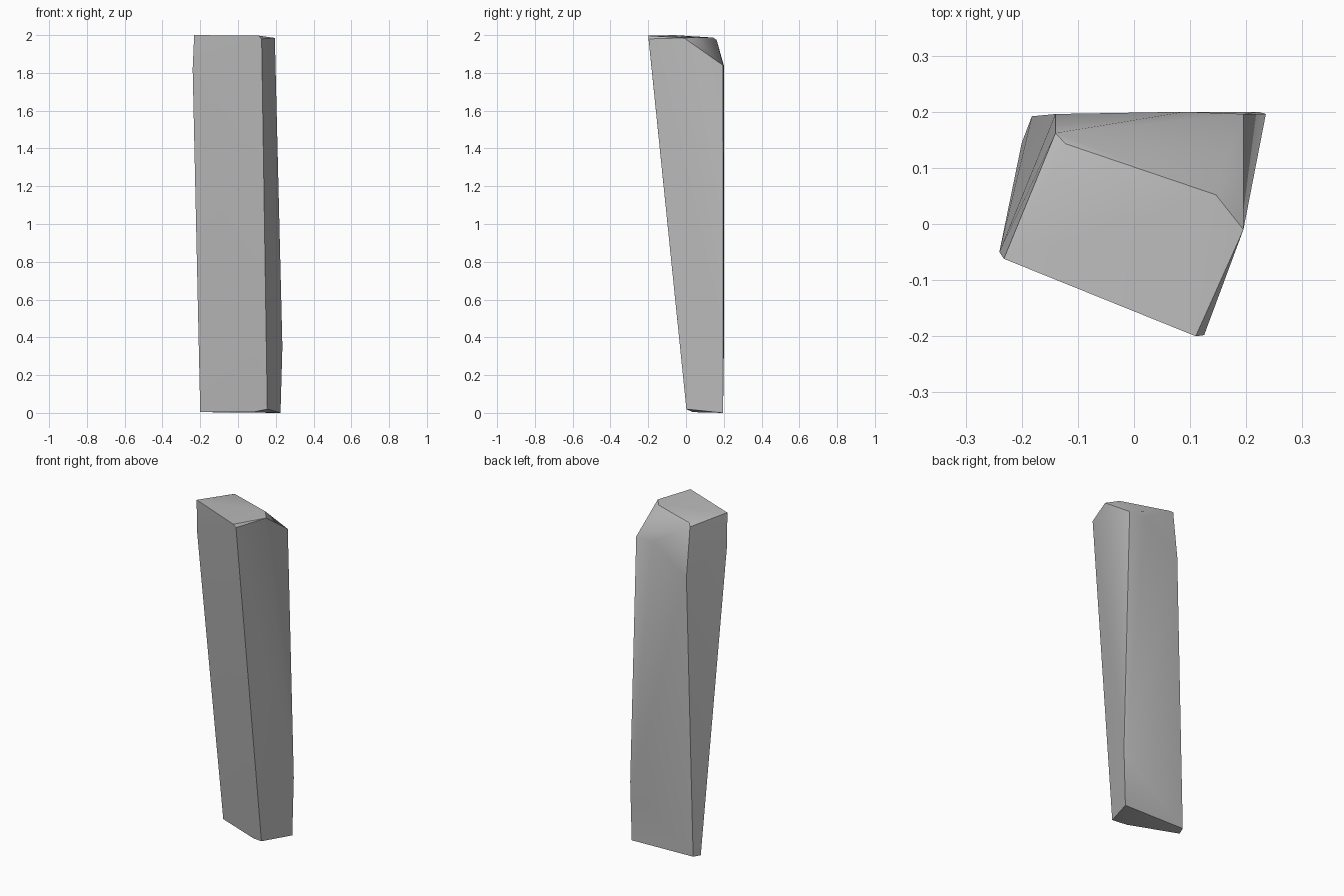
import bpy
import bmesh
import math

cube = bpy.data.objects.get("Cube")
if cube:
    bpy.data.objects.remove(cube, do_unlink=True)

# Plain grey stone
grey = bpy.data.materials.new("stone grey")
grey.use_nodes = True
colour = (0.5, 0.5, 0.5, 1)
grey.diffuse_color = colour
bsdf = next(n for n in grey.node_tree.nodes if n.type == 'BSDF_PRINCIPLED')
bsdf.inputs["Base Color"].default_value = colour

# Slanted cap, with worn corners along the front
top = [(0.11, -0.2, 1.997), (0.125, -0.198, 1.98), (-0.232, -0.062, 2),
       (-0.24, -0.05, 1.82), (-0.14, 0.162, 1.975), (-0.122, 0.143, 1.987),
       (0.146, 0.052, 1.988), (0.195, -0.01, 1.985)]
# Upright back, with a bevel falling to one shoulder
back = [(0.195, 0.196, 1.84), (0.09, 0.2, 1.84), (-0.14, 0.196, 1.68),
        (0.235, 0.196, 0.35), (0.222, 0.2, 0.3)]
# Narrow foot, tapering from the front
foot = [(0.155, 0.002, 0.02), (-0.2, 0.145, 0.004), (-0.182, 0.192, 0.008),
        (0.225, 0.196, 0), (0.08, 0.035, 0.004)]

# Skin the corners into one faceted block
bm = bmesh.new()
for corner in top + back + foot:
    bm.verts.new(corner)
hull = bmesh.ops.convex_hull(bm, input=bm.verts[:])
loose = [v for v in bm.verts if not v.link_faces]
bmesh.ops.delete(bm, geom=loose, context='VERTS')
bmesh.ops.recalc_face_normals(bm, faces=bm.faces[:])
mesh = bpy.data.meshes.new("stone_slab")
bm.to_mesh(mesh)
bm.free()
mesh.materials.append(grey)

slab = bpy.data.objects.new("stone_slab", mesh)
bpy.context.collection.objects.link(slab)
bpy.ops.object.select_all(action='DESELECT')
slab.select_set(True)
bpy.context.view_layer.objects.active = slab
bpy.ops.object.shade_smooth_by_angle(angle=math.radians(30))
